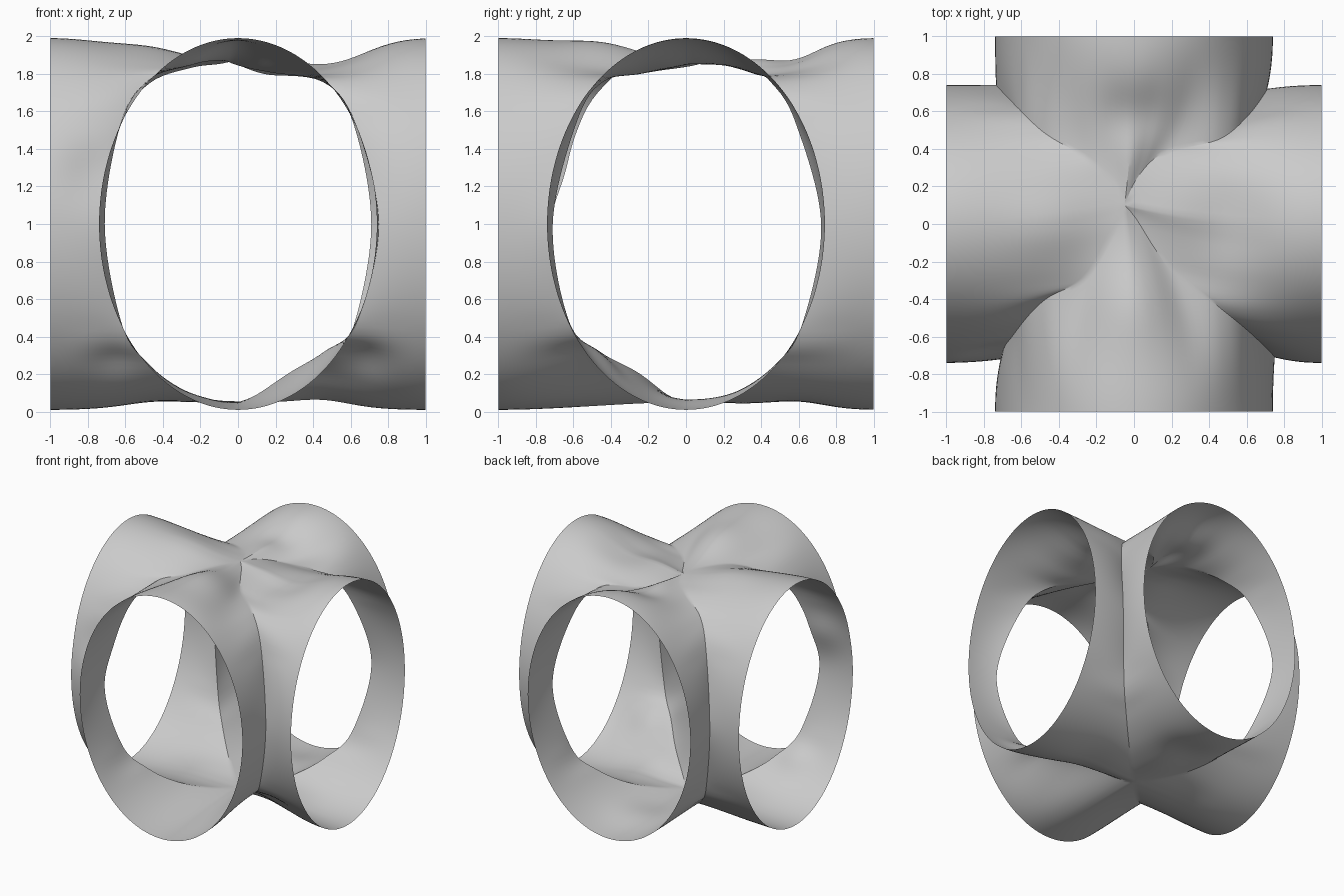
import bpy, bmesh
from math import sin, cos, asin, radians, degrees, pi, exp
from mathutils import Vector as V

if "Cube" in bpy.data.objects:
    bpy.data.objects.remove(bpy.data.objects["Cube"])

HALF_W, HALF_H = 0.74, 0.99      # elliptical tube section
N_AROUND, N_ALONG = 144, 28

# Crease lines where neighbouring arms meet, keyed by elevation (degrees)
ELEV = [90, 80, 66, 50, 34, 0, -34, -50, -66, -80, -90]
TOP, BOTTOM = (-0.05, 0.1, 1.86), (0, 0, 0.05)
UPPER = [
    [(.02, .25, 1.84), (.16, .38, 1.80), (.45, .45, 1.76), (.61, .58, 1.55), (.71, .72, 1)],
    [(-.10, .22, 1.85), (-.25, .35, 1.83), (-.47, .48, 1.75), (-.62, .62, 1.54), (-.735, .74, 1)],
    [(-.11, -.05, 1.86), (-.25, -.28, 1.83), (-.47, -.40, 1.77), (-.62, -.56, 1.55), (-.71, -.72, 1)],
    [(.01, .03, 1.84), (.18, -.22, 1.80), (.45, -.44, 1.76), (.62, -.58, 1.55), (.75, -.71, 1)],
]
LOWER_FRONT_RIGHT = [(.63, -.62, .47), (.46, -.46, .32), (.28, -.26, .21), (.1, -.1, .09)]
SIGNS = [(1, 1), (-1, 1), (-1, -1), (1, -1)]


def crease_points(k):
    sx, sy = SIGNS[k]
    lower = LOWER_FRONT_RIGHT if k == 3 else []
    if not lower:
        for e in ELEV[6:10]:
            r, s = HALF_W * cos(radians(e)), sin(radians(e))
            lower.append((sx * r, sy * r, 1 + s * (HALF_H - 0.04 * s ** 4)))
    return [V(p) for p in [TOP] + UPPER[k] + lower + [BOTTOM]]


CREASES = [crease_points(k) for k in range(4)]


def crease(k, elev):
    """Catmull-Rom along one crease."""
    pts = CREASES[k]
    i = 0
    while i < len(ELEV) - 2 and elev < ELEV[i + 1]:
        i += 1
    u = (ELEV[i] - elev) / (ELEV[i] - ELEV[i + 1])
    a, b = pts[max(i - 1, 0)], pts[i]
    c, d = pts[i + 1], pts[min(i + 2, len(pts) - 1)]
    return 0.5 * (2 * b + (c - a) * u + (2 * a - 5 * b + 4 * c - d) * u ** 2
                  + (3 * b - a - 3 * c + d) * u ** 3)


# Soft dents and swellings: centre, push, radius
DENTS = [
    ((.52, 0, 1.9), (0, 0, -.075), .25),
    ((0, .58, 1.92), (0, 0, -.055), .17),
    ((-.42, 0, 1.92), (0, 0, .035), .25),
    ((0, -.42, 1.92), (0, 0, .045), .25),
    ((-.78, -.7, 1.28), (0, .03, 0), .16),
    ((.45, 0, .04), (0, 0, .03), .2),
    ((-.45, 0, .04), (0, 0, .02), .2),
    ((0, .6, .04), (0, 0, .03), .2),
    ((.68, -.5, .22), (0, .025, .02), .13),
    ((-.65, -.5, .28), (0, .015, .015), .13),
]


def dented(p):
    q = p.copy()
    for c, push, r in DENTS:
        q += V(push) * exp(-((p - V(c)).length / r) ** 2)
    return q


# Four open arms, each running from its rim to the shared creases
bm = bmesh.new()
for k in range(4):
    axis = V((round(cos(k * pi / 2)), round(sin(k * pi / 2)), 0))
    side = V((-axis.y, axis.x, 0))
    rows = []
    for i in range(N_AROUND):
        th = 2 * pi * i / N_AROUND
        rim = axis + side * HALF_W * cos(th) + V((0, 0, 1 + HALF_H * sin(th)))
        elev = degrees(asin(max(-1, min(1, sin(th)))))
        inner = crease(k if cos(th) > 0 else (k - 1) % 4, elev)
        row = []
        for j in range(N_ALONG + 1):
            t = j / N_ALONG
            p = rim.lerp(inner, t)                        # along the arm: even
            p += side * (rim.lerp(inner, t ** 2.2) - p).dot(side)   # sideways: late
            p.z = rim.z + (inner.z - rim.z) * t * t * (3 - 2 * t)   # height: eased
            row.append(bm.verts.new(dented(p)))
        rows.append(row)
    for i in range(N_AROUND):
        a, b = rows[i], rows[(i + 1) % N_AROUND]
        for j in range(N_ALONG):
            bm.faces.new((a[j], a[j + 1], b[j + 1], b[j]))
bmesh.ops.remove_doubles(bm, verts=bm.verts, dist=0.0005)

mesh = bpy.data.meshes.new("crossed_tube_shell")
bm.to_mesh(mesh)
bm.free()
shell = bpy.data.objects.new("crossed_tube_shell", mesh)
bpy.context.collection.objects.link(shell)
bpy.context.view_layer.objects.active = shell
shell.select_set(True)
bpy.ops.object.shade_smooth_by_angle(angle=radians(30))
